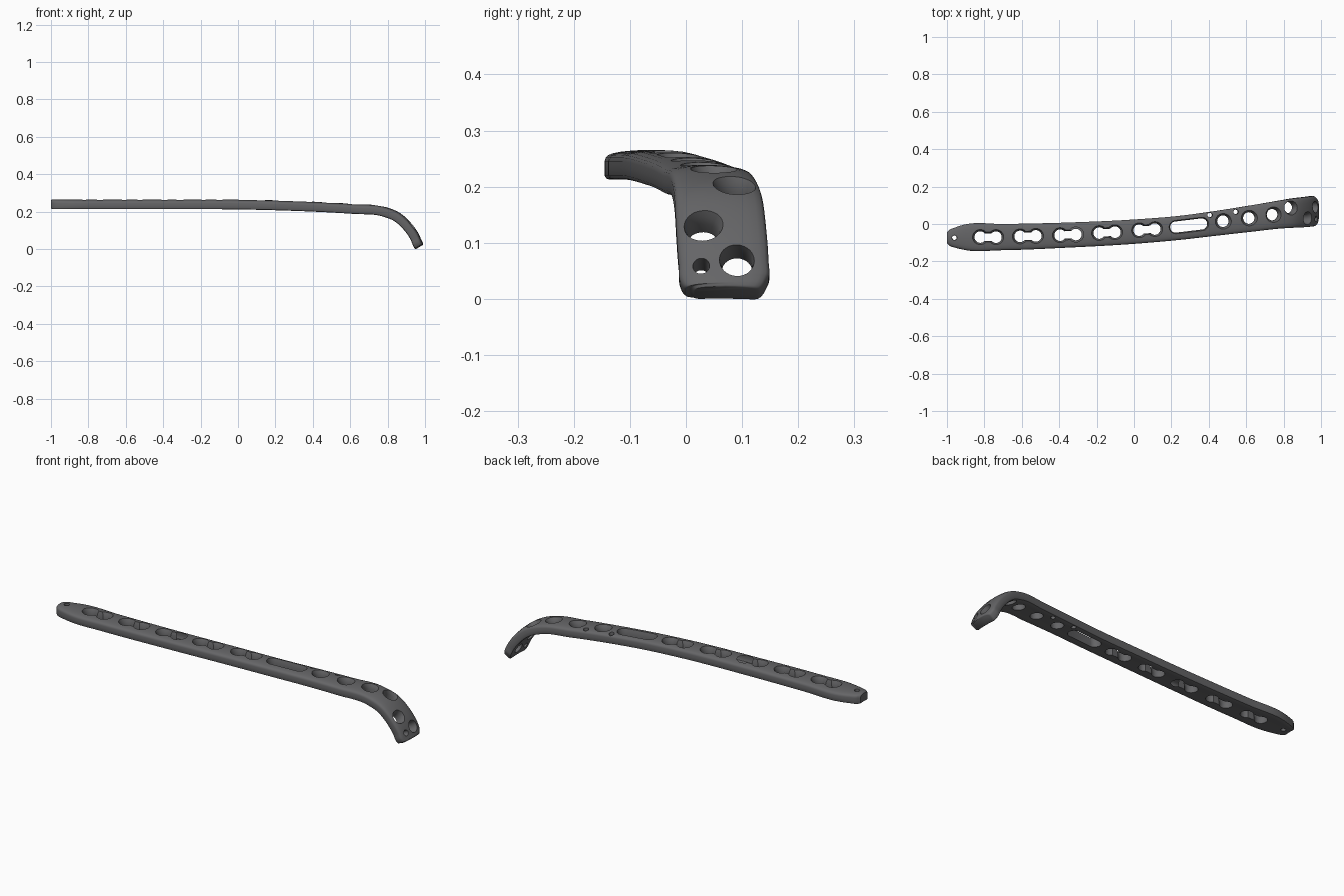
import bpy, bmesh, math
from mathutils import Vector

if "Cube" in bpy.data.objects:
    bpy.data.objects.remove(bpy.data.objects["Cube"])

steel = bpy.data.materials.new("dark_grey_metal")
steel.diffuse_color = (0.13, 0.13, 0.135, 1)
steel.use_nodes = True
steel.node_tree.nodes["Principled BSDF"].inputs["Base Color"].default_value = steel.diffuse_color

# Centre line of the plate: x, y, z, half width
STATIONS = [(-1.0, -.074, .239, .030), (-.985, -.074, .239, .043), (-.95, -.073, .239, .056),
            (-.90, -.071, .239, .069), (-.70, -.070, .239, .070), (-.35, -.059, .239, .067),
            (0, -.041, .238, .065), (.25, -.020, .232, .064), (.45, .005, .224, .066),
            (.62, .028, .214, .070), (.77, .049, .202, .074), (.85, .058, .171, .078),
            (.908, .063, .118, .080), (.945, .067, .064, .080), (.960, .069, .030, .078),
            (.966, .070, .018, .070), (.970, .070, .011, .055)]
STEPS = 8
THICK = .053


def spline(a, b, c, d, t):
    # Non-uniform Catmull-Rom so the uneven stations do not overshoot
    k = [0, (b - a).length, (c - b).length, (d - c).length]
    m1 = ((b - a) / max(k[1], 1e-6) * k[2] + (c - b) / k[2] * k[1]) / (k[1] + k[2])
    m2 = ((c - b) / k[2] * k[3] + (d - c) / max(k[3], 1e-6) * k[2]) / (k[2] + k[3])
    h = t * t * (3 - 2 * t)
    return (b * (1 - h) + c * h + m1 * k[2] * (t ** 3 - 2 * t * t + t)
            + m2 * k[2] * (t ** 3 - t * t))


pts = [Vector(s) for s in STATIONS]
pts = [pts[0] * 2 - pts[1]] + pts + [pts[-1] * 2 - pts[-2]]
path = [spline(*pts[i:i + 4], j / STEPS) for i in range(len(pts) - 3) for j in range(STEPS)]
path.append(pts[-2])

# Local frame at each sample: centre, tangent, width direction, outward normal
frames = []
for i, p in enumerate(path):
    t = (path[min(i + 1, len(path) - 1)] - path[max(i - 1, 0)]).to_3d().normalized()
    side = Vector((0, 1, 0))
    side = (side - t * t.dot(side)).normalized()
    frames.append((p.to_3d(), t, side, t.cross(side), p.w))

# Cross-section: crowned outside, slightly hollow bone side, rounded edges
half = [(.30, -.475), (.62, -.49), (.88, -.50), (.96, -.46), (1, -.36), (1, -.10), (1, .12),
        (.975, .24), (.92, .32), (.80, .39), (.60, .445), (.30, .485)]
section = [(0, -.47)] + half + [(0, .5)] + [(-s, n) for s, n in reversed(half)]


def make_object(name, bm):
    bmesh.ops.recalc_face_normals(bm, faces=bm.faces)
    me = bpy.data.meshes.new(name)
    bm.to_mesh(me)
    bm.free()
    me.materials.append(steel)
    ob = bpy.data.objects.new(name, me)
    bpy.context.collection.objects.link(ob)
    return ob


def loft(name, rings):
    bm = bmesh.new()
    rings = [[bm.verts.new(v) for v in r] for r in rings]
    for a, b in zip(rings, rings[1:]):
        for i in range(len(a)):
            j = (i + 1) % len(a)
            bm.faces.new((a[i], a[j], b[j], b[i]))
    bm.faces.new(rings[0])
    bm.faces.new(rings[-1])
    return make_object(name, bm)


# Plate body, with its two ends thinned a little so the rims look rounded
rings = []
for i, (c, t, side, n, w) in enumerate(frames):
    end = min(i, len(frames) - 1 - i)
    th = THICK * (.84 + .16 * min(1, end / STEPS) ** .5)
    rings.append([c + side * (s * w) + n * (h * th) for s, h in section])
plate = loft("bone_plate", rings)
bpy.context.view_layer.objects.active = plate


def cut(point, radius, length=0, offset=0, flare=1.3):
    # Flared round hole or slot, square to the plate at the given surface point
    point = Vector(point)
    c, t, side, n, w = min(frames, key=lambda f: (f[0] - point).length_squared
                           if f[1].z < -.3 else (f[0].x - point.x) ** 2 + .0004)
    d = point - c
    mid = c + t * (d.dot(t) + offset) + side * d.dot(side)
    rings = []
    for h, k in ((-.07, 1), (-.004, 1), (.012, 1 + (flare - 1) * .4), (.024, flare),
                 (.06, 1 + (flare - 1) * 2.8)):
        ring = []
        for i in range(32):
            a = 2 * math.pi * (i + .5) / 32
            shift = length / 2 * (1 if math.cos(a) > 0 else -1)
            ring.append(mid + n * h + t * (math.cos(a) * radius * k + shift)
                        + side * (math.sin(a) * radius * k))
        rings.append(ring)
    cutter = loft("hole_cutter", rings)
    cutter.hide_render = True
    mod = plate.modifiers.new("hole", 'BOOLEAN')
    mod.operation, mod.solver, mod.object = 'DIFFERENCE', 'EXACT', cutter
    bpy.ops.object.modifier_apply(modifier=mod.name)
    bpy.data.objects.remove(cutter)


# Double holes along the shaft
for x, y in ((-.78, -.070), (-.567, -.065), (-.353, -.058), (-.144, -.046), (.07, -.030)):
    cut((x, y, .24), .020, .09)
    for offset in (-.042, .042):
        cut((x, y, .24), .031, offset=offset)

# Long slot
cut((.293, -.008, .23), .030, .14, flare=1.2)

# Round screw holes toward the head
for x, y in ((.476, .015), (.615, .032), (.743, .050)):
    cut((x, y, .22), .031, flare=1.35)

# Wire holes
for x, y in ((-.96, -.073), (.406, .048), (.545, .065)):
    cut((x, y, .24), .012, flare=1.1)

# Head holes
cut((.835, .088, .195), .030)
cut((.930, .030, .132), .027)
cut((.972, .091, .070), .027, flare=1.15)
cut((.977, .027, .060), .013, flare=1.15)

plate.select_set(True)
bpy.ops.object.shade_smooth_by_angle(angle=math.radians(35))
